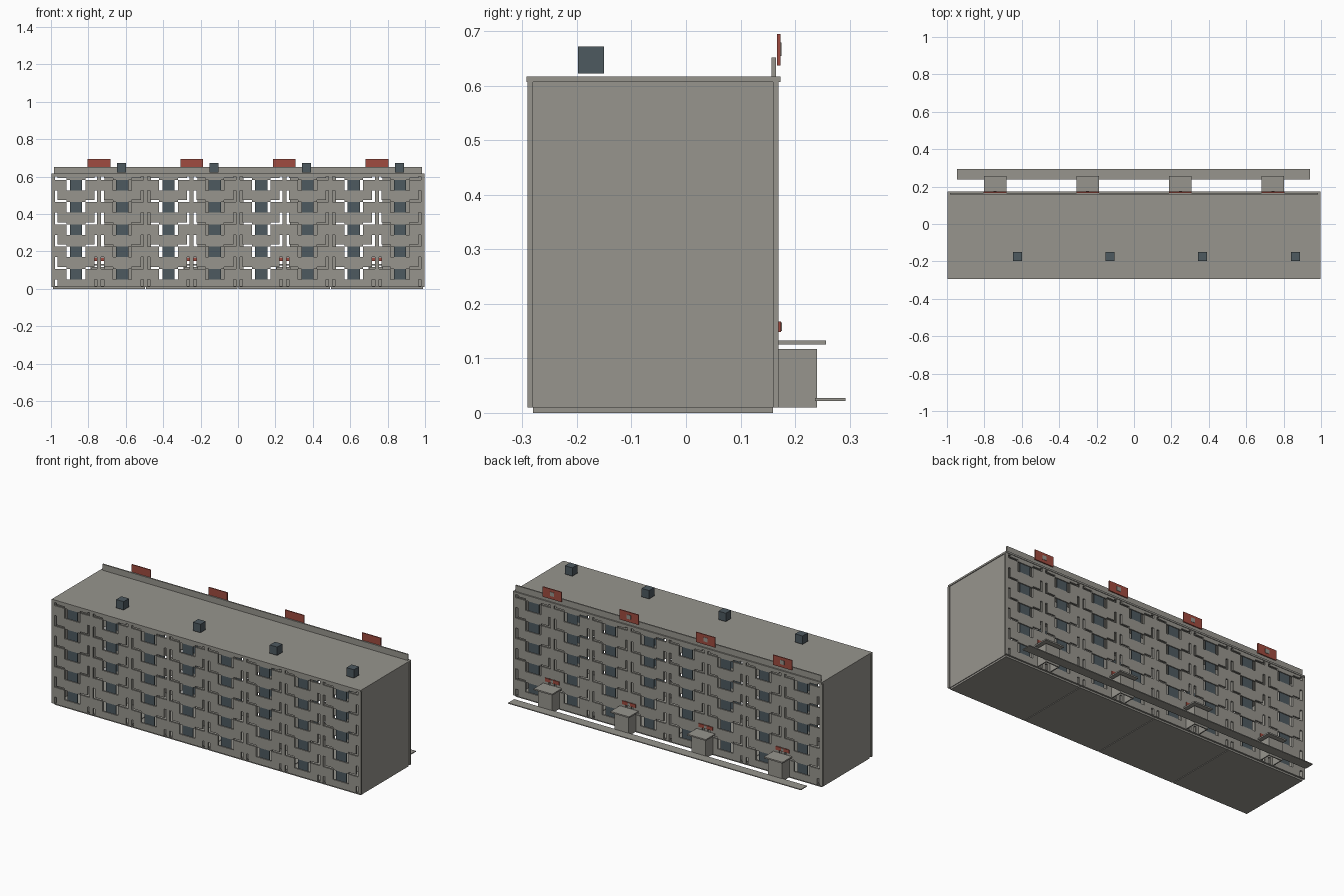
import bpy, bmesh

cube = bpy.data.objects.get("Cube")
if cube:
    bpy.data.objects.remove(cube, do_unlink=True)


def material(name, rgb):
    m = bpy.data.materials.new(name)
    m.use_nodes = True
    m.diffuse_color = (*rgb, 1)
    m.node_tree.nodes["Principled BSDF"].inputs["Base Color"].default_value = (*rgb, 1)
    return m


CONCRETE = material("grey concrete", (0.31, 0.30, 0.27))
GLASS = material("dark slate", (0.075, 0.1, 0.115))
RED = material("brick red", (0.35, 0.07, 0.05))


def finish(bm, name, mat):
    mesh = bpy.data.meshes.new(name)
    bmesh.ops.recalc_face_normals(bm, faces=bm.faces)
    bm.to_mesh(mesh)
    bm.free()
    mesh.materials.append(mat)
    ob = bpy.data.objects.new(name, mesh)
    bpy.context.collection.objects.link(ob)
    return ob


def boxes(name, mat, spans):
    """One object of boxes, each given as (x range, y range, z range)."""
    bm = bmesh.new()
    for span in spans:
        for v in bmesh.ops.create_cube(bm, size=1)["verts"]:
            v.co = [(a + b) / 2 + c * (b - a) for c, (a, b) in zip(v.co, span)]
    return finish(bm, name, mat)


def around(c, half):
    return (c - half, c + half)


# Layout of the bays, storeys and stairwells
BAY, STOREY, FLOORS = 0.2475, 0.119, 5
BASE, TOP = 0.01, 0.607
SILL, HEAD, GROOVE = 0.05, 0.107, 0.117
HALF_OPEN, HALF_GLASS = 0.05, 0.033
SLOT_IN, SLOT_OUT = 0.099, 0.113
bays = [(i - 3.5) * BAY for i in range(8)]
stairs = [(i - 1.5) * BAY * 2 for i in range(4)]

# Openings of the facade: windows, stepped grooves and base slots
holes = []
for x in bays:
    for side in (-1, 1):
        slot = sorted((x + side * SLOT_IN, x + side * SLOT_OUT))
        arm = sorted((x + side * HALF_OPEN, x + side * SLOT_OUT))
        holes.append((slot, (BASE + 0.004, SILL)))
        for f in range(FLOORS):
            z = f * STOREY
            holes.append((arm, (z + HEAD, z + GROOVE)))
            holes.append((slot, (z + GROOVE, min(z + SILL + STOREY, TOP - 0.006))))
    for f in range(FLOORS):
        holes.append((around(x, HALF_OPEN), (f * STOREY + SILL, f * STOREY + HEAD)))


def facade(name, y, thickness):
    """Pierced wall: a grid of cells with the openings left out."""
    def lines(axis, ends):
        return sorted({round(v, 5) for h in holes for v in h[axis]} | set(ends))
    xs, zs = lines(0, (-0.998, 0.998)), lines(1, (BASE, TOP))
    bm = bmesh.new()
    grid = {}

    def vert(x, z):
        if (x, z) not in grid:
            grid[x, z] = bm.verts.new((x, y, z))
        return grid[x, z]

    for x0, x1 in zip(xs, xs[1:]):
        for z0, z1 in zip(zs, zs[1:]):
            cx, cz = (x0 + x1) / 2, (z0 + z1) / 2
            if not any(a < cx < b and c < cz < d for (a, b), (c, d) in holes):
                bm.faces.new([vert(x0, z0), vert(x1, z0), vert(x1, z1), vert(x0, z1)])
    faces = bmesh.ops.extrude_face_region(bm, geom=bm.faces[:])["geom"]
    for v in faces:
        if isinstance(v, bmesh.types.BMVert):
            v.co.y += thickness
    return finish(bm, name, CONCRETE)


facade("front_facade", -0.291, 0.01)
facade("back_facade", 0.16, 0.01)

# Window panes in both facades
for name, y in (("front_windows", -0.284), ("back_windows", 0.163)):
    boxes(name, GLASS, [(around(x, HALF_GLASS), around(y, 0.002),
                         (f * STOREY + SILL, f * STOREY + HEAD))
                        for x in bays for f in range(FLOORS)])

# End walls, inner walls, base and roof
boxes("end_walls", CONCRETE, [(around(s * 0.987, 0.005), (-0.281, 0.16), (BASE, TOP))
                              for s in (-1, 1)])
boxes("inner_walls", CONCRETE, [((s + 0.03, min(s + BAY + 0.03, 0.982)),
                                 around(-0.06, 0.004), (BASE, TOP)) for s in stairs])
boxes("base_slabs", CONCRETE, [(around(s, BAY - 0.002), (-0.281, 0.16), (0, BASE))
                               for s in stairs])
boxes("roof_slab", CONCRETE, [((-0.996, 0.996), (-0.293, 0.173), (TOP, 0.617))])
boxes("roof_parapet", CONCRETE, [((-0.985, 0.985), (0.157, 0.165), (0.617, 0.652))])
boxes("roof_vents", GLASS, [(around(s + BAY / 2 - 0.004, 0.024), (-0.198, -0.15),
                             (0.623, 0.672)) for s in stairs])

# Red signs with a small plate in the middle, on the roof and over the doors
boxes("roof_signs", RED, [(around(s, 0.061), (0.167, 0.173), (0.637, 0.695)) for s in stairs])
boxes("roof_sign_plates", CONCRETE, [(around(s, 0.013), (0.173, 0.175), (0.655, 0.679))
                                     for s in stairs])
boxes("door_signs", RED, [(around(s, 0.045), (0.17, 0.174), (0.148, 0.168)) for s in stairs])
boxes("door_sign_plates", CONCRETE, [(around(s, 0.008), (0.174, 0.176), (0.15, 0.166))
                                     for s in stairs])

# Entrance porches with canopies, and the pavement
porch = []
for s in stairs:
    porch.append((around(s, 0.045), (0.234, 0.24), (BASE, 0.117)))
    porch += [(around(s + side * 0.042, 0.003), (0.17, 0.234), (BASE, 0.117))
              for side in (-1, 1)]
    porch.append((around(s, 0.045), (0.17, 0.24), (0.113, 0.117)))
boxes("entrance_porches", CONCRETE, porch)
boxes("entrance_canopies", CONCRETE, [(around(s, 0.06), (0.17, 0.257), (0.125, 0.133))
                                      for s in stairs])
boxes("pavement", CONCRETE, [((-0.946, 0.942), (0.237, 0.293), (0.022, 0.027))])
